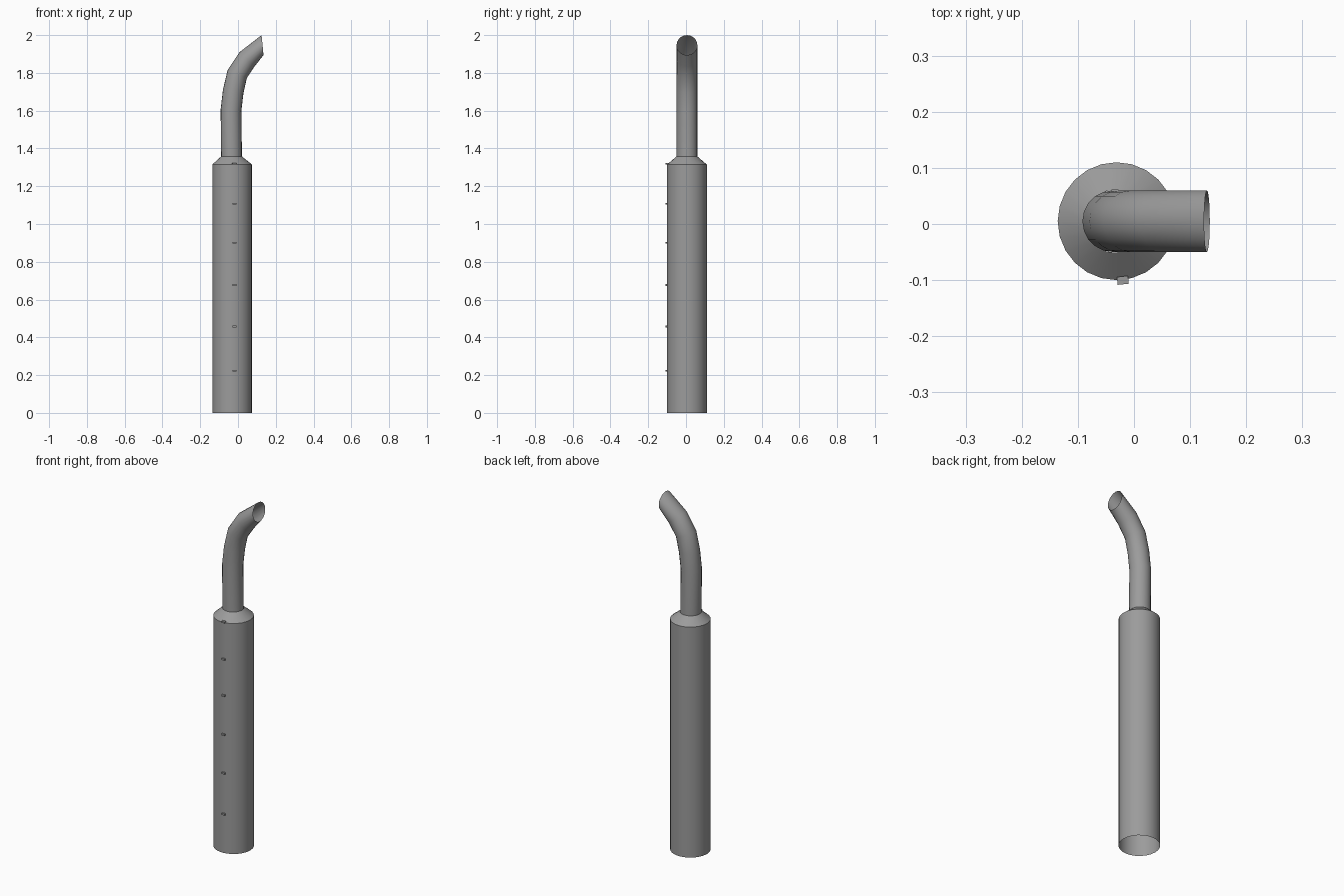
import bpy, bmesh, math
from mathutils import Vector, Matrix

cube = bpy.data.objects.get("Cube")
if cube:
    bpy.data.objects.remove(cube, do_unlink=True)

steel = bpy.data.materials.new("grey steel")
steel.use_nodes = True
GREY = (0.33, 0.33, 0.33, 1)
steel.diffuse_color = GREY
steel.node_tree.nodes["Principled BSDF"].inputs["Base Color"].default_value = GREY

CX, CY = -0.031, 0.005   # axis of the muffler


def finish(bm, name, smooth=True):
    mesh = bpy.data.meshes.new(name)
    bm.to_mesh(mesh)
    bm.free()
    mesh.materials.append(steel)
    obj = bpy.data.objects.new(name, mesh)
    bpy.context.collection.objects.link(obj)
    if smooth:
        bpy.ops.object.select_all(action='DESELECT')
        obj.select_set(True)
        bpy.context.view_layer.objects.active = obj
        bpy.ops.object.shade_smooth_by_angle(angle=math.radians(35))
    return obj


def loft(name, rings, sides):
    """Open tube through rings given as (x, z, tilt in degrees, radius)."""
    bm = bmesh.new()
    loops = []
    for x, z, tilt, r in rings:
        t = math.radians(tilt)
        loop = []
        for i in range(sides):
            a = 2 * math.pi * i / sides
            u = r * math.cos(a)
            # the curved outlet keeps its full width on the cut end
            loop.append(bm.verts.new((x + u * math.cos(t), CY + 0.055 * math.sin(a)
                                      if tilt else CY + r * math.sin(a),
                                      z - u * math.sin(t))))
        loops.append(loop)
    for low, high in zip(loops, loops[1:]):
        for i in range(sides):
            j = (i + 1) % sides
            bm.faces.new((low[i], low[j], high[j], high[i]))
    return finish(bm, name)


# Muffler barrel with its conical shoulder, open at the bottom
loft("muffler_barrel", [(CX, 0, 0, 0.105), (CX, 1.315, 0, 0.105),
                        (CX - 0.003, 1.357, 0, 0.056)], 24)

# Curved outlet pipe with a steeply cut mouth
loft("outlet_pipe", [(-0.034, 1.335, 0, 0.055), (-0.037, 1.603, 2, 0.055),
                     (-0.025, 1.704, 10, 0.055), (-0.004, 1.794, 22, 0.055),
                     (0.048, 1.872, 44, 0.055), (0.13, 1.947, 84.5, 0.053)], 20)

# Row of small clips up the front of the barrel
bm = bmesh.new()
turn = Matrix.Rotation(math.radians(6), 4, 'Z')
for z in (0.223, 0.457, 0.677, 0.9, 1.107, 1.319):
    place = (Matrix.Translation((CX, CY, z)) @ turn
             @ Matrix.Translation((0, -0.106, 0))
             @ Matrix.Diagonal((0.02, 0.014, 0.009, 1)))
    bmesh.ops.create_cube(bm, size=1, matrix=place)
finish(bm, "front_clips", smooth=False)
